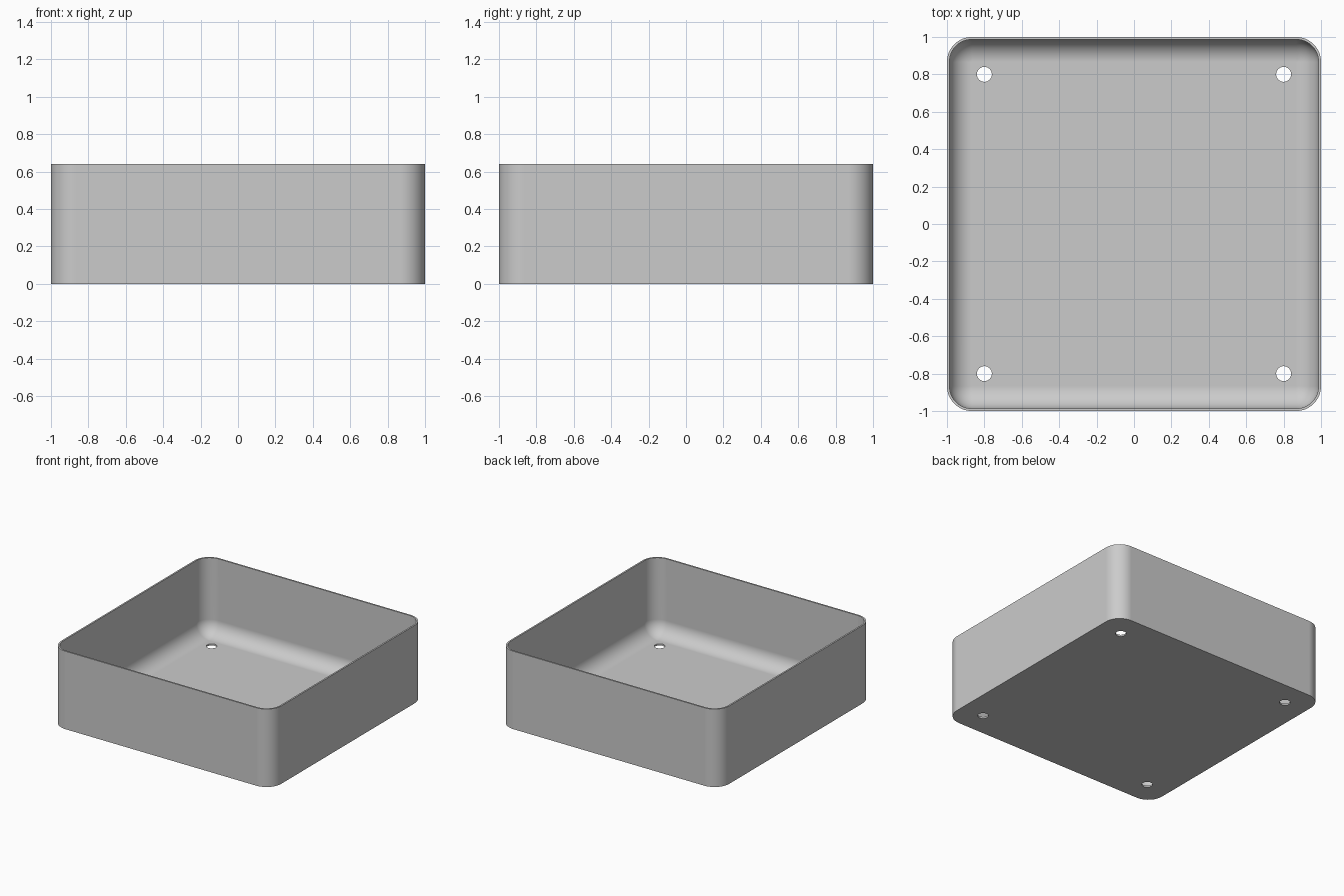
import bpy, bmesh
from math import sin, cos, pi

cube = bpy.data.objects.get("Cube")
if cube:
    bpy.data.objects.remove(cube, do_unlink=True)

HEIGHT, WALL, CORNER = 0.64, 0.0133, 0.1333
CORE = 1 - CORNER            # centres of the rounded corners
INNER = CORNER - WALL        # inner corner radius, also the floor fillet
HOLE_POS, HOLE_R = 0.8, 0.04
STEPS = 12

grey = bpy.data.materials.new("light grey")
grey.use_nodes = True
grey.diffuse_color = (0.6, 0.6, 0.6, 1)
grey.node_tree.nodes["Principled BSDF"].inputs["Base Color"].default_value = (0.6, 0.6, 0.6, 1)


def rounded_ring(bm, radius, z):
    """Square ring of vertices whose corners have the given radius."""
    ring = []
    for quarter, (sx, sy) in enumerate([(1, 1), (-1, 1), (-1, -1), (1, -1)]):
        for i in range(STEPS + 1):
            a = (quarter + i / STEPS) * pi / 2
            ring.append(bm.verts.new((sx * CORE + radius * cos(a), sy * CORE + radius * sin(a), z)))
    return ring


def make_object(name, bm):
    mesh = bpy.data.meshes.new(name)
    bm.to_mesh(mesh)
    bm.free()
    obj = bpy.data.objects.new(name, mesh)
    bpy.context.collection.objects.link(obj)
    return obj


# Tray shell: outer wall, rim, inner wall, floor fillet
bm = bmesh.new()
sections = [(CORNER, 0), (CORNER, HEIGHT), (INNER, HEIGHT)]
for i in range(STEPS + 1):
    a = i / STEPS * pi / 2
    sections.append((INNER * cos(a), WALL + INNER * (1 - sin(a))))
rings = [rounded_ring(bm, r, z) for r, z in sections]
for low, high in zip(rings, rings[1:]):
    for i in range(len(low)):
        j = (i + 1) % len(low)
        bm.faces.new((low[i], low[j], high[j], high[i]))
bm.faces.new(rings[0][::-1])
bm.faces.new(rings[-1])
bmesh.ops.remove_doubles(bm, verts=bm.verts, dist=0.0001)
bmesh.ops.recalc_face_normals(bm, faces=bm.faces)
tray = make_object("tray", bm)
tray.data.materials.append(grey)

# Four round holes through the floor
bm = bmesh.new()
for sx in (-1, 1):
    for sy in (-1, 1):
        made = bmesh.ops.create_cone(bm, cap_ends=True, segments=32, radius1=HOLE_R,
                                     radius2=HOLE_R, depth=0.1)
        bmesh.ops.translate(bm, verts=made["verts"], vec=(sx * HOLE_POS, sy * HOLE_POS, 0))
cutter = make_object("hole_cutter", bm)
cutter.hide_render = True

bpy.ops.object.select_all(action="DESELECT")
tray.select_set(True)
bpy.context.view_layer.objects.active = tray
cut = tray.modifiers.new("holes", "BOOLEAN")
cut.object = cutter
cut.operation = "DIFFERENCE"
cut.solver = "EXACT"
bpy.ops.object.modifier_apply(modifier=cut.name)
bpy.data.objects.remove(cutter, do_unlink=True)

# Smooth curves, crisp rim and base, flat floor
bpy.ops.object.shade_smooth_by_angle(angle=pi / 6)
flat = tray.modifiers.new("flat_floor", "WEIGHTED_NORMAL")
flat.keep_sharp = True
